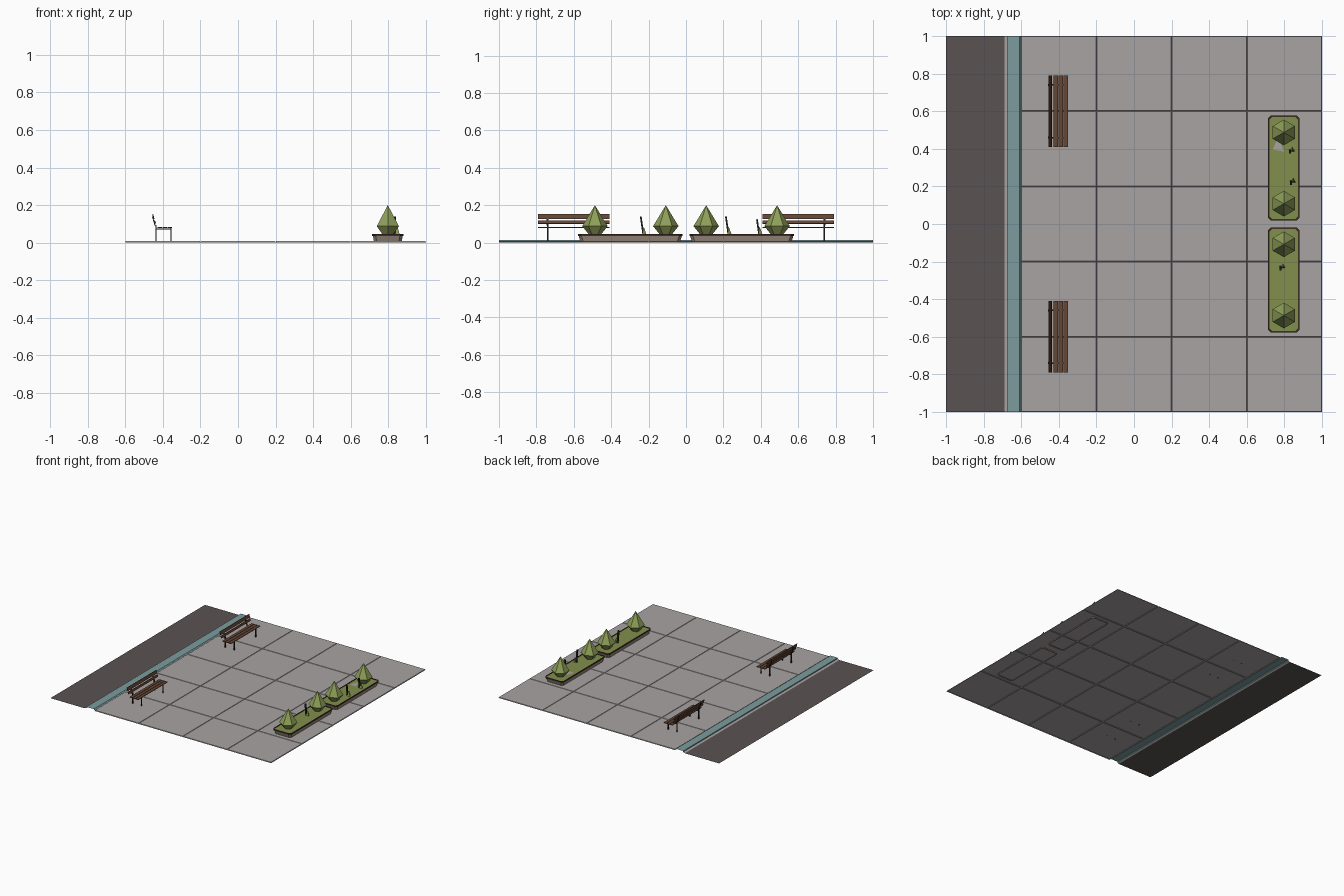
import bpy, bmesh, math
from mathutils import Matrix, Vector

if "Cube" in bpy.data.objects:
    bpy.data.objects.remove(bpy.data.objects["Cube"])


def mat(name, r, g, b):
    lin = [((c / 255 + 0.055) / 1.055) ** 2.4 for c in (r, g, b)]
    m = bpy.data.materials.new(name)
    m.diffuse_color = (*lin, 1)
    m.use_nodes = True
    m.node_tree.nodes["Principled BSDF"].inputs["Base Color"].default_value = m.diffuse_color
    return m


PAVE = mat("paving grey", 167, 163, 162)
ROAD = mat("asphalt", 90, 82, 82)
KERB = mat("kerb teal", 124, 156, 158)
WOOD = mat("bench wood", 100, 70, 54)
IRON = mat("dark iron", 42, 35, 32)
STONE = mat("planter stone", 152, 136, 124)
RIM = mat("planter rim", 62, 46, 36)
GRASS = mat("planting green", 130, 143, 76)
LEAF = mat("shrub green", 142, 158, 88)


def finish(name, bm, *mats):
    me = bpy.data.meshes.new(name)
    bm.to_mesh(me)
    bm.free()
    for m in mats:
        me.materials.append(m)
    ob = bpy.data.objects.new(name, me)
    bpy.context.collection.objects.link(ob)
    return ob


def add_box(bm, centre, size, rot=0, axis='Y'):
    m = (Matrix.Translation(centre) @ Matrix.Rotation(rot, 4, axis)
         @ Matrix.Diagonal((*size, 1)))
    bmesh.ops.create_cube(bm, size=1, matrix=m)


def polygon(bm, pts):
    return bm.faces.new([bm.verts.new(p) for p in pts])


# Road: flat strip
bm = bmesh.new()
polygon(bm, [(-1, -1, 0), (-0.69, -1, 0), (-0.69, 1, 0), (-1, 1, 0)])
finish("road", bm, ROAD)

# Kerb: open profile swept along y
bm = bmesh.new()
prof = [(-0.69, 0), (-0.675, 0.007), (-0.675, 0.015), (-0.608, 0.015), (-0.6, 0.007)]
rows = [[bm.verts.new((x, y, z)) for x, z in prof] for y in (-1, 1)]
for i in range(len(prof) - 1):
    f = bm.faces.new((rows[0][i], rows[0][i + 1], rows[1][i + 1], rows[1][i]))
    f.material_index = 1 if i == 0 else 0
finish("kerb", bm, KERB, PAVE)

# Pavement: 4 x 5 slabs with narrow grooves between them
bm = bmesh.new()
bmesh.ops.create_grid(bm, x_segments=4, y_segments=5, size=1,
                      matrix=Matrix.Translation((0.2, 0, 0.008)) @ Matrix.Diagonal((0.8, 1, 1, 1)))
bmesh.ops.inset_individual(bm, faces=bm.faces[:], thickness=0.004, depth=0)
for v in bm.verts:
    on_x = abs((v.co.x + 0.6) / 0.4 - round((v.co.x + 0.6) / 0.4)) < 0.005
    on_y = abs((v.co.y + 1) / 0.4 - round((v.co.y + 1) / 0.4)) < 0.005
    if on_x or on_y:
        v.co.z = 0.002
finish("pavement", bm, PAVE)

# Benches: thin slats on slim legs
for n, cy in enumerate((-0.6, 0.6), 1):
    bm = bmesh.new()
    for x in (-0.417, -0.390, -0.363):
        add_box(bm, (x, cy, 0.08), (0.024, 0.38, 0.005))
    finish(f"bench_{n}_seat", bm, WOOD)
    bm = bmesh.new()
    for x, z, h in ((-0.441, 0.11, 0.018), (-0.450, 0.139, 0.026)):
        add_box(bm, (x, cy, z), (0.005, 0.38, h), math.radians(-16))
    finish(f"bench_{n}_back", bm, WOOD)
    bm = bmesh.new()
    for s in (-0.14, 0.14):
        add_box(bm, (-0.437, cy + s, 0.05), (0.006, 0.008, 0.09))
        add_box(bm, (-0.448, cy + s, 0.115), (0.005, 0.01, 0.05), math.radians(-16))
        add_box(bm, (-0.357, cy + s, 0.043), (0.006, 0.008, 0.072))
        add_box(bm, (-0.395, cy + s, 0.074), (0.08, 0.008, 0.005))
    finish(f"bench_{n}_legs", bm, IRON)


def outline(cy, hx, hy, z, c=0.015):
    pts = [(hx, -hy + c), (hx, hy - c), (hx - c, hy), (-hx + c, hy),
           (-hx, hy - c), (-hx, -hy + c), (-hx + c, -hy), (hx - c, -hy)]
    return [(0.797 + x, cy + y, z) for x, y in pts]


# Planters: flared stone tub, dark rim, green bed
for n, cy in enumerate((-0.298, 0.298), 1):
    bm = bmesh.new()
    levels = [(0.073, 0.265, 0), (0.079, 0.276, 0.036), (0.083, 0.28, 0.036),
              (0.083, 0.28, 0.046), (0.076, 0.272, 0.046), (0.076, 0.272, 0.043)]
    rings = [[bm.verts.new(p) for p in outline(cy, *lv)] for lv in levels]
    for k in range(len(rings) - 1):
        for i in range(8):
            j = (i + 1) % 8
            f = bm.faces.new((rings[k][i], rings[k][j], rings[k + 1][j], rings[k + 1][i]))
            f.material_index = 0 if k == 0 else 1
    bm.faces.new(rings[-1]).material_index = 2
    finish(f"planter_{n}", bm, STONE, RIM, GRASS)

# Shrubs: six-sided, narrow foot, wide middle, pointed top
for n, y in enumerate((-0.487, -0.108, 0.108, 0.487), 1):
    bm = bmesh.new()
    for r1, r2, z0, z1 in ((0.032, 0.068, 0.043, 0.088), (0.068, 0, 0.088, 0.2)):
        bmesh.ops.create_cone(bm, segments=6, radius1=r1, radius2=r2, depth=z1 - z0,
                              matrix=Matrix.Translation((0.797, y, (z0 + z1) / 2)))
    bmesh.ops.remove_doubles(bm, verts=bm.verts[:], dist=0.0005)
    inner = [f for f in bm.faces if len(f.verts) == 6 and f.calc_center_median().z > 0.06]
    bmesh.ops.delete(bm, geom=inner, context='FACES_ONLY')
    finish(f"shrub_{n}", bm, LEAF)

# Small plants: leaning dark stem with a little pointed leaf at its foot
for n, (x, y, top) in enumerate(((0.78, -0.235, 0.14), (0.835, 0.22, 0.14), (0.83, 0.385, 0.125)), 1):
    bm = bmesh.new()
    add_box(bm, (x, y, (top + 0.043) / 2), (0.012, 0.009, top - 0.043), math.radians(8), 'X')
    finish(f"stem_{n}", bm, IRON)
    bm = bmesh.new()
    bmesh.ops.create_cone(bm, segments=3, radius1=0.016, radius2=0, depth=0.045,
                          matrix=Matrix.Translation((x + 0.012, y + 0.008, 0.065)))
    finish(f"sprout_{n}", bm, LEAF)

# Bare grey patch beside one shrub
bm = bmesh.new()
polygon(bm, [(0.738, 0.395, 0.045), (0.8, 0.385, 0.045), (0.765, 0.46, 0.045)])
finish("bare_patch", bm, PAVE)
